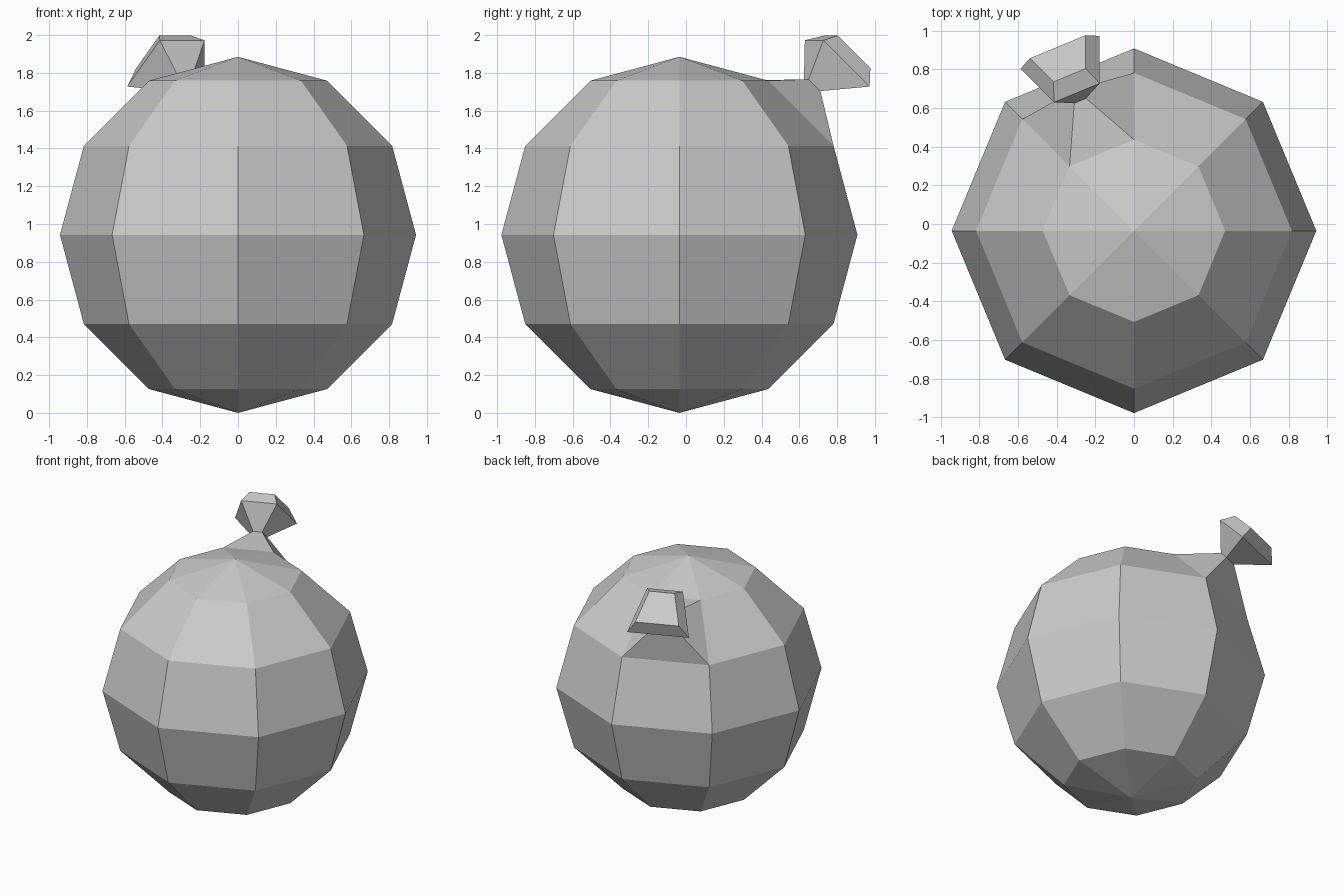
import bpy
import bmesh
from math import radians, cos, sin
from mathutils import Vector, Matrix

cube = bpy.data.objects.get("Cube")
if cube:
    bpy.data.objects.remove(cube)

# Single grey material
grey = bpy.data.materials.new("light_grey")
grey.use_nodes = True
colour = (0.6, 0.6, 0.6, 1)
grey.diffuse_color = colour
grey.node_tree.nodes["Principled BSDF"].inputs["Base Color"].default_value = colour

RADIUS = 0.9425
CENTRE = Vector((0, -0.035, RADIUS))
AZIMUTH = radians(112.5)
outward = Vector((cos(AZIMUTH), sin(AZIMUTH), 0))

# Faceted round body
bm = bmesh.new()
bmesh.ops.create_uvsphere(bm, u_segments=8, v_segments=6, radius=RADIUS,
                          matrix=Matrix.Translation(CENTRE))

# Upper back panel that is drawn out into the knot
panel_dir = (outward + Vector((0, 0, 1))).normalized()
face = max(bm.faces, key=lambda f: f.normal.dot(panel_dir)
           if len(f.verts) == 4 else -1)

# Pinched neck, flared rim, then raised end cap: (reach, height, scale)
scale = 1
for reach, height, new_scale in ((0.756, 1.735, 0.18),
                                 (0.885, 1.85, 0.71),
                                 (0.95, 1.912, 0.5)):
    face = bmesh.ops.extrude_discrete_faces(bm, faces=[face])["faces"][0]
    middle = sum((v.co for v in face.verts), Vector()) / len(face.verts)
    target = outward * reach + Vector((0, CENTRE.y, height))
    for v in face.verts:
        v.co = target + (v.co - middle) * (new_scale / scale)
    scale = new_scale

bmesh.ops.recalc_face_normals(bm, faces=bm.faces[:])
mesh = bpy.data.meshes.new("knotted_balloon")
bm.to_mesh(mesh)
bm.free()
mesh.materials.append(grey)
bpy.context.collection.objects.link(bpy.data.objects.new("knotted_balloon", mesh))
